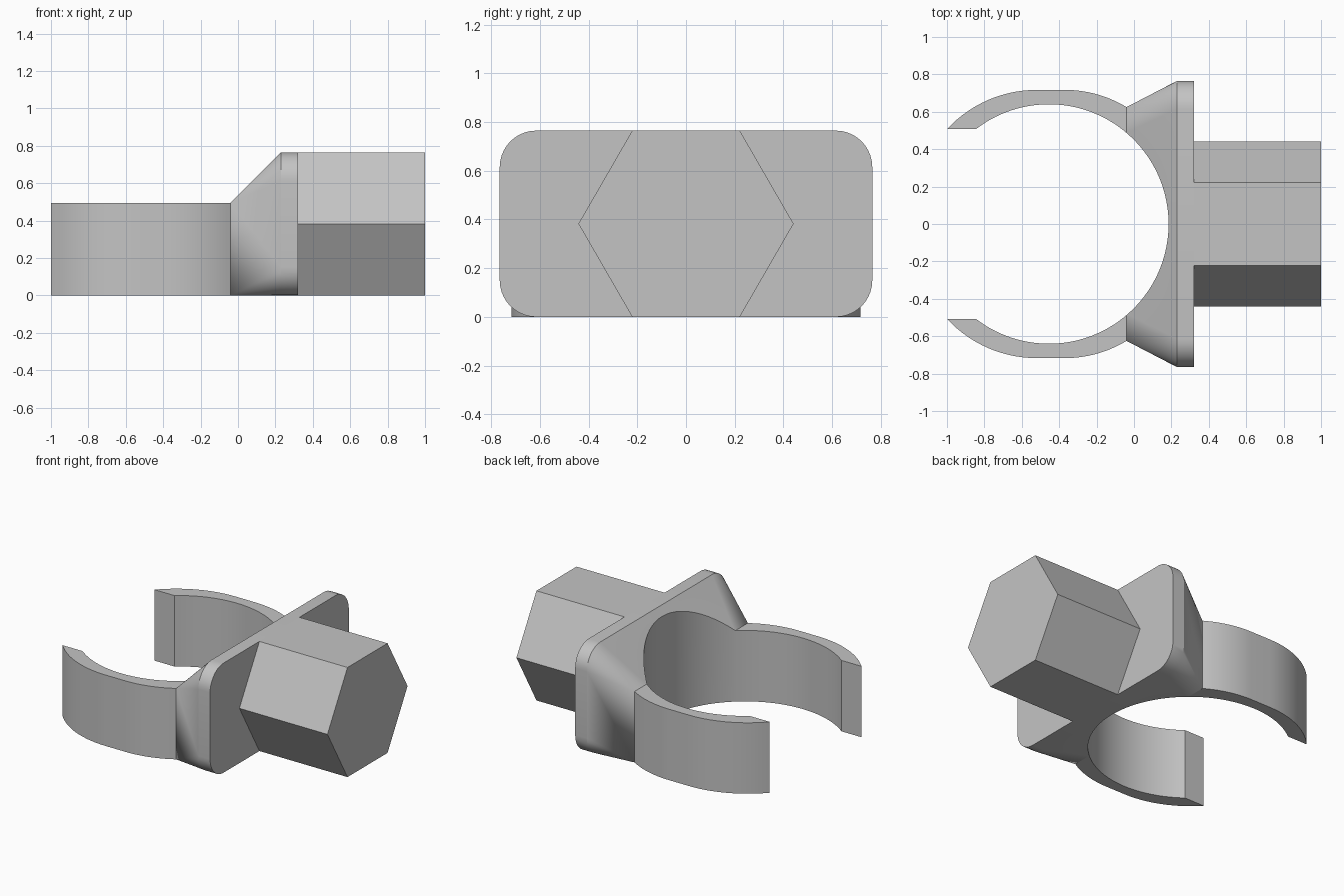
import bpy, bmesh, math

cube = bpy.data.objects.get("Cube")
if cube:
    bpy.data.objects.remove(cube)

grey = bpy.data.materials.new("light grey")
grey.use_nodes = True
COLOUR = (0.55, 0.55, 0.55, 1)
grey.diffuse_color = COLOUR
grey.node_tree.nodes["Principled BSDF"].inputs["Base Color"].default_value = COLOUR

BORE_X, BORE_R = -0.455, 0.64      # clip opening
JOIN_X, RIM_X, BACK_X = -0.04, 0.23, 0.32
ARM_Y, ARM_H = 0.625, 0.495
HALF_W, HEIGHT, CORNER = 0.765, 0.765, 0.15


def finish(name, bm, smooth=None):
    bmesh.ops.recalc_face_normals(bm, faces=bm.faces)
    mesh = bpy.data.meshes.new(name)
    bm.to_mesh(mesh)
    bm.free()
    obj = bpy.data.objects.new(name, mesh)
    bpy.context.collection.objects.link(obj)
    mesh.materials.append(grey)
    if smooth:
        shade(obj, smooth)
    return obj


def shade(obj, degrees):
    bpy.ops.object.select_all(action="DESELECT")
    obj.select_set(True)
    bpy.context.view_layer.objects.active = obj
    bpy.ops.object.shade_smooth_by_angle(angle=math.radians(degrees))


def prism(name, outline, offset, smooth=None):
    """Extrude a closed outline of 3D points along an offset."""
    bm = bmesh.new()
    face = bm.faces.new([bm.verts.new(p) for p in outline])
    ext = bmesh.ops.extrude_face_region(bm, geom=[face], use_keep_orig=True)
    moved = [v for v in ext["geom"] if isinstance(v, bmesh.types.BMVert)]
    bmesh.ops.translate(bm, verts=moved, vec=offset)
    return finish(name, bm, smooth)


def arc(cx, cy, r, start, end, n):
    angles = [start + (end - start) * i / n for i in range(n + 1)]
    return [(cx + r * math.cos(a), cy + r * math.sin(a)) for a in angles]


# Clip arms: round inside, outside of two arcs joined by a short flat
TIP_Y, TOP_Y = 0.507, 0.717


def outer_arc(flat_x, end_x, end_y, n=14):
    """Arc tangent to the flat at flat_x that runs to the end point."""
    dx, drop = abs(end_x - flat_x), TOP_Y - end_y
    r = (dx * dx + drop * drop) / (2 * drop)
    sweep = math.asin(dx / r) * (1 if end_x < flat_x else -1)
    return arc(flat_x, TOP_Y - r, r, math.pi / 2, math.pi / 2 + sweep, n)


outer = outer_arc(-0.52, -1, TIP_Y)[::-1] + outer_arc(-0.37, JOIN_X, ARM_Y)
inner = arc(BORE_X, 0, BORE_R, math.acos((JOIN_X - BORE_X) / BORE_R),
            math.pi - math.asin(TIP_Y / BORE_R), 28)
for side, name in ((1, "back_clip_arm"), (-1, "front_clip_arm")):
    prism(name, [(x, side * y, 0) for x, y in outer + inner], (0, 0, ARM_H), 25)

# Collar: rectangle lofted to a rounded rectangle, then a straight rim
bm = bmesh.new()
small, rim, back = [], [], []
corners = [(1, 1), (-1, 1), (-1, -1), (1, -1)]
for k, (sy, sz) in enumerate(corners):
    small.append(bm.verts.new((JOIN_X, sy * ARM_Y, ARM_H if sz > 0 else 0)))
    points = arc(sy * (HALF_W - CORNER), HEIGHT / 2 + sz * (HEIGHT / 2 - CORNER),
                 CORNER, k * math.pi / 2, (k + 1) * math.pi / 2, 10)
    rim.append([bm.verts.new((RIM_X, y, z)) for y, z in points])
    back.append([bm.verts.new((BACK_X, y, z)) for y, z in points])
for k in range(4):
    nxt = (k + 1) % 4
    for a, b in zip(rim[k], rim[k][1:]):
        bm.faces.new((small[k], a, b))
    bm.faces.new((small[k], rim[k][-1], rim[nxt][0], small[nxt]))
rim_loop, back_loop = sum(rim, []), sum(back, [])
for i in range(len(rim_loop)):
    j = (i + 1) % len(rim_loop)
    bm.faces.new((rim_loop[i], back_loop[i], back_loop[j], rim_loop[j]))
bm.faces.new(small)
bm.faces.new(back_loop)
collar = finish("collar", bm)

# Bore cut through the collar
circle = arc(BORE_X, 0, BORE_R, 0, 2 * math.pi, 96)[:-1]
cutter = prism("bore_cutter", [(x, y, -0.5) for x, y in circle], (0, 0, 2))
cutter.hide_render = True
cutter.hide_viewport = True
cut = collar.modifiers.new("bore", "BOOLEAN")
cut.operation, cut.solver, cut.object = "DIFFERENCE", "EXACT", cutter
bpy.context.view_layer.objects.active = collar
bpy.ops.object.modifier_apply(modifier=cut.name)
bpy.data.objects.remove(cutter)
shade(collar, 20)

# Hexagonal stem
hexagon = arc(0, HEIGHT / 2, HEIGHT / math.sqrt(3), 0, 2 * math.pi, 6)[:-1]
prism("hex_stem", [(BACK_X, y, z) for y, z in hexagon], (1 - BACK_X, 0, 0))
